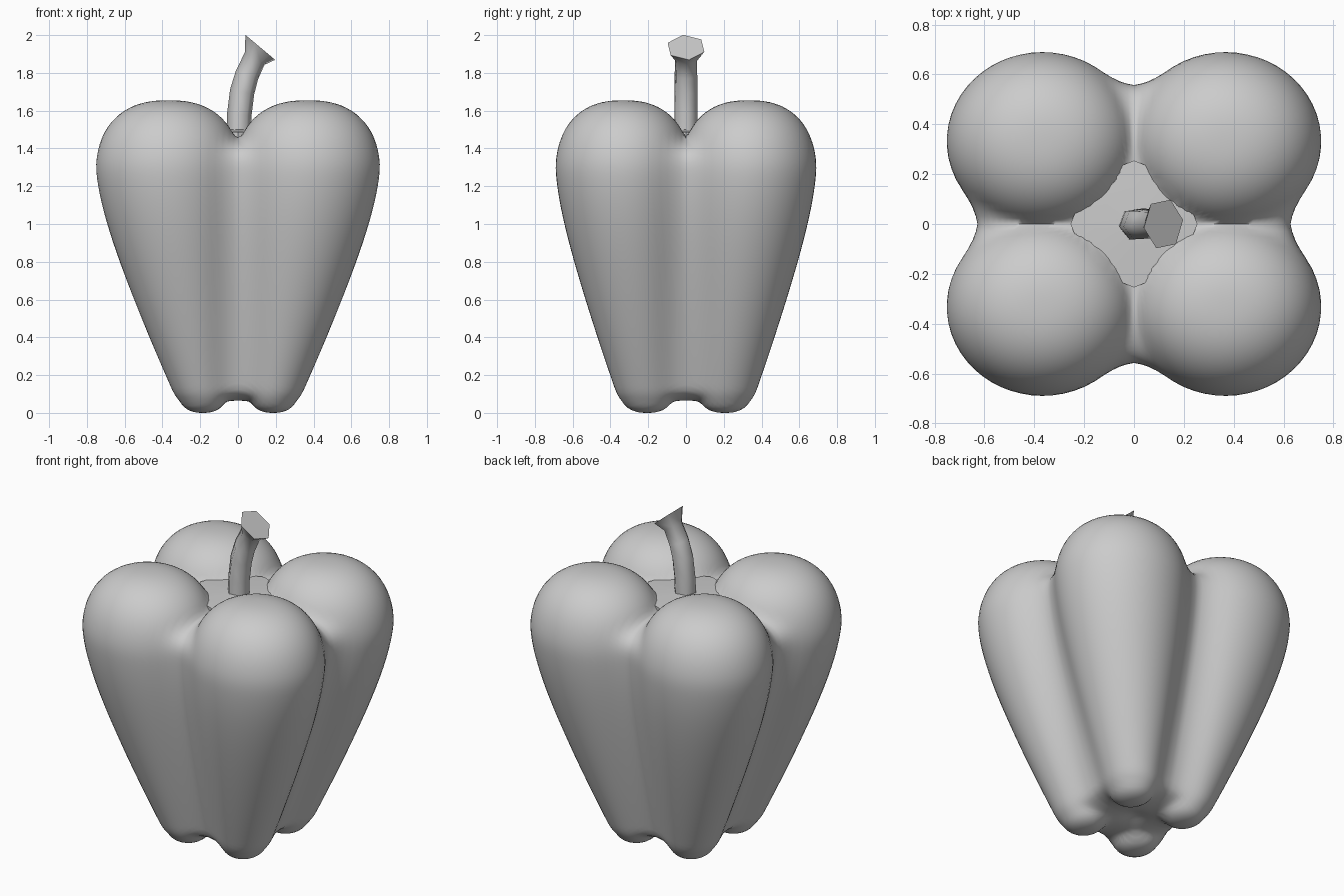
import bpy, bmesh, math
from mathutils import Vector

if "Cube" in bpy.data.objects:
    bpy.data.objects.remove(bpy.data.objects["Cube"])

grey = bpy.data.materials.new("plain_grey")
grey.diffuse_color = (0.6, 0.6, 0.6, 1)
grey.use_nodes = True
grey.node_tree.nodes["Principled BSDF"].inputs["Base Color"].default_value = grey.diffuse_color


def finish(bm, name, angle):
    bmesh.ops.recalc_face_normals(bm, faces=bm.faces)
    me = bpy.data.meshes.new(name)
    bm.to_mesh(me)
    bm.free()
    ob = bpy.data.objects.new(name, me)
    bpy.context.collection.objects.link(ob)
    me.materials.append(grey)
    bpy.ops.object.select_all(action='DESELECT')
    ob.select_set(True)
    bpy.context.view_layer.objects.active = ob
    bpy.ops.object.shade_smooth_by_angle(angle=math.radians(angle))
    return ob


def skin(bm, rings):
    n = len(rings[0])
    for a, b in zip(rings, rings[1:]):
        for i in range(n):
            j = (i + 1) % n
            bm.faces.new((a[i], a[j], b[j], b[i]))


# Pepper body: four tapered round lobes blended with a central core
LOW, HIGH, TOP = 0.13, 1.25, 1.655


def mix(a, b, t):
    return a + (b - a) * t


def field(p):
    x, y, z = abs(p.x), abs(p.y), p.z
    u = (min(max(z, 0.06), 1.35) - 0.13) / 1.22
    t = 1.35 * u - 0.1875 * u * u - 0.1625 * u ** 6
    h = z - min(max(z, LOW), HIGH)
    # lobe
    rx, ry = mix(0.152, 0.386, t), mix(0.162, 0.36, t)
    d = math.hypot((x - mix(0.20, 0.368, t)) / rx, (y - mix(0.215, 0.332, t)) / ry)
    v = abs(h) / (TOP - HIGH if h > 0 else LOW)
    lobe = ((d ** 2.4 + v ** 2.4) ** (1 / 2.4) - 1) * rx
    # core
    rho = math.hypot(x / mix(0.30, 0.628, t), y / mix(0.32, 0.557, t))
    n, v = (4, h / 0.205) if h > 0 else (2.5, -h / 0.07)
    core = ((rho ** n + v ** n) ** (1 / n) - 1) * mix(0.30, 0.59, t)
    # smooth union
    w = 0.08
    e = max(w - abs(lobe - core), 0) / w
    return min(lobe, core) - e * e * w / 4


def hit(direction):
    lo, hi = 0.0, 1.6
    for _ in range(24):
        m = (lo + hi) / 2
        if field(CENTRE + direction * m) < 0:
            lo = m
        else:
            hi = m
    p = CENTRE + direction * lo
    if p.z < 0.3:   # small dimple under the body
        p.z += 0.025 * math.exp(-(p.x ** 2 + p.y ** 2) / 0.006)
    return p


CENTRE = Vector((0, 0, 0.8))
SEG, ROWS = 128, 100
bm = bmesh.new()
rings = []
for j in range(1, ROWS):
    a = math.pi * j / ROWS
    rings.append([bm.verts.new(hit(Vector((
        math.sin(a) * math.cos(2 * math.pi * i / SEG),
        math.sin(a) * math.sin(2 * math.pi * i / SEG),
        math.cos(a))))) for i in range(SEG)])
skin(bm, rings)
for ring, d in ((rings[0], 1), (rings[-1], -1)):
    pole = bm.verts.new(hit(Vector((0, 0, d))))
    for i in range(SEG):
        bm.faces.new((ring[i], ring[(i + 1) % SEG], pole))
finish(bm, "pepper_body", 80)

# Calyx: thin low cone lying in the hollow between the lobes
bm = bmesh.new()
rings = [[bm.verts.new((r * math.cos(i * math.pi / 4), r * math.sin(i * math.pi / 4), z))
          for i in range(8)] for r, z in ((0.255, 1.44), (0.255, 1.487), (0.05, 1.50))]
skin(bm, rings)
bm.faces.new(rings[0])
bm.faces.new(rings[-1])
finish(bm, "calyx", 20)

# Stem: six-sided bent tube with a flared cut end
path = [(0.003, 1.44, 0.066, 0), (0.007, 1.58, 0.066, 4), (0.022, 1.70, 0.066, 12),
        (0.048, 1.79, 0.064, 22), (0.088, 1.875, 0.062, 32), (0.118, 1.935, 0.104, 40)]
bm = bmesh.new()
rings = []
for x, z, r, tilt in path:
    a = math.radians(tilt)
    side = Vector((-math.cos(a), 0, math.sin(a)))
    rings.append([bm.verts.new(Vector((x, 0, z))
                               + side * r * math.cos((i - 0.15) * math.pi / 3)
                               + Vector((0, r * math.sin((i - 0.15) * math.pi / 3), 0)))
                  for i in range(6)])
skin(bm, rings)
bm.faces.new(rings[0])
bm.faces.new(rings[-1])
finish(bm, "stem", 66)
